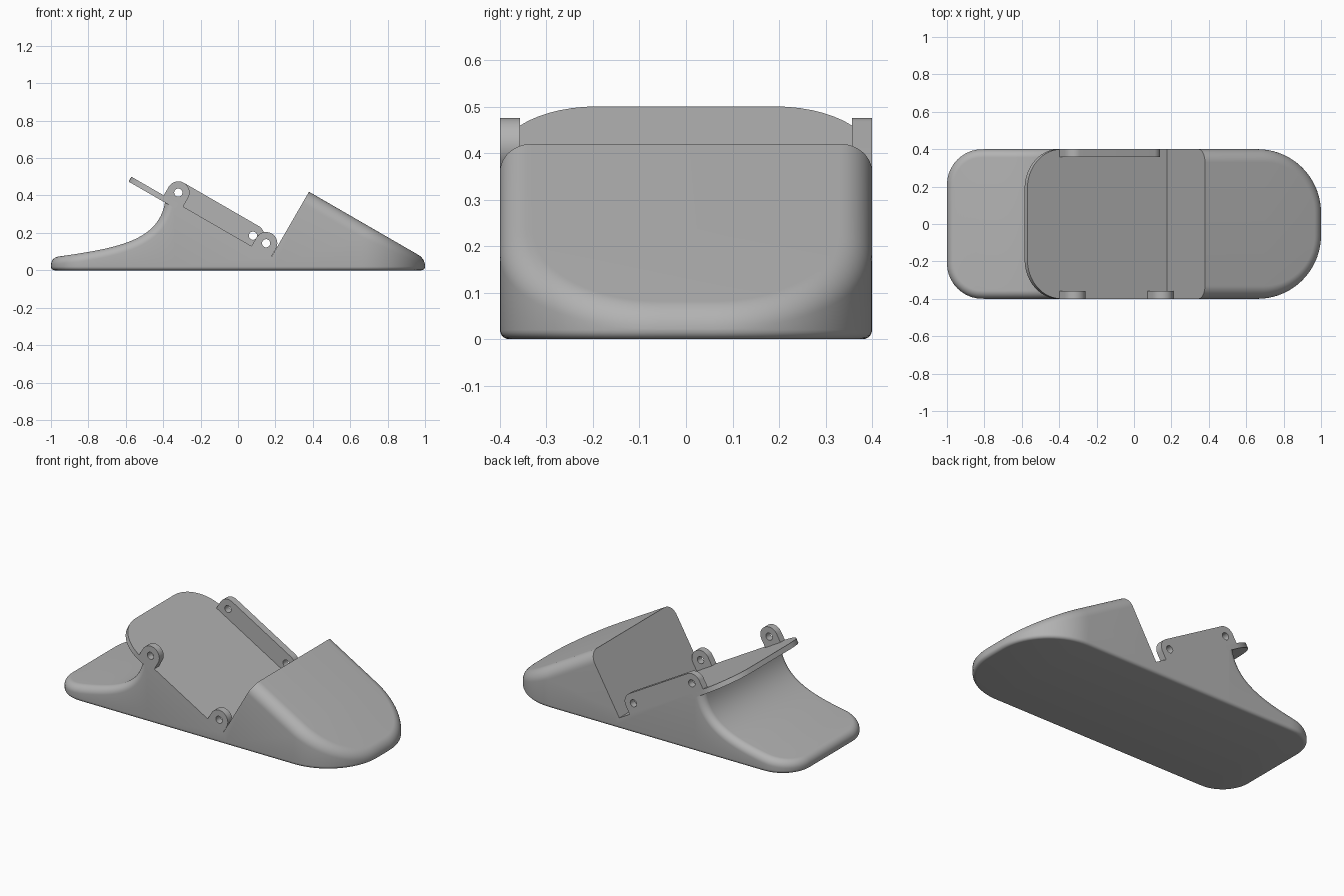
import bpy, bmesh, math
from mathutils import Vector, Matrix

if "Cube" in bpy.data.objects:
    bpy.data.objects.remove(bpy.data.objects["Cube"])

grey = bpy.data.materials.new("plain grey")
grey.use_nodes = True
colour = (0.45, 0.45, 0.45, 1)
grey.diffuse_color = colour
grey.node_tree.nodes["Principled BSDF"].inputs["Base Color"].default_value = colour

HALF = 0.4                      # half width of the body
SOLE = 0.02                     # rounding under the sole
TILT = math.radians(30)
CORNER = Vector((0.177, 0, 0.069))   # where deck and toe wall meet
DOWN = Vector((math.cos(TILT), 0, -math.sin(TILT)))   # down the deck
UP = Vector((math.sin(TILT), 0, math.cos(TILT)))      # away from the deck
SIDE = Vector((0, 1, 0))


def frame(origin, a, b, c):
    m = Matrix((a, b, c)).transposed().to_4x4()
    m.translation = origin
    return m


def finish(name, bm, smooth=True):
    bmesh.ops.recalc_face_normals(bm, faces=bm.faces)
    mesh = bpy.data.meshes.new(name)
    bm.to_mesh(mesh)
    bm.free()
    mesh.materials.append(grey)
    ob = bpy.data.objects.new(name, mesh)
    bpy.context.collection.objects.link(ob)
    if smooth:
        shade(ob)
    return ob


def shade(ob):
    bpy.ops.object.select_all(action='DESELECT')
    ob.select_set(True)
    bpy.context.view_layer.objects.active = ob
    bpy.ops.object.shade_smooth_by_angle(angle=math.radians(30))


def arc(cx, cy, r, start, end, steps=12):
    angles = [math.radians(start + (end - start) * i / steps) for i in range(steps + 1)]
    return [(cx + r * math.cos(a), cy + r * math.sin(a)) for a in angles]


def slab(name, outline, holes, depth, matrix):
    """Extrude an outline with round holes along the local z axis."""
    bm = bmesh.new()
    for loop in [outline] + holes:
        vs = [bm.verts.new((x, y, 0)) for x, y in loop]
        for i, v in enumerate(vs):
            bm.edges.new((v, vs[i - 1]))
    bmesh.ops.triangle_fill(bm, use_beauty=True, use_dissolve=False, edges=bm.edges[:])
    out = bmesh.ops.extrude_face_region(bm, geom=bm.faces[:])
    moved = [g for g in out["geom"] if isinstance(g, bmesh.types.BMVert)]
    bmesh.ops.translate(bm, verts=moved, vec=(0, 0, depth))
    bm.transform(matrix)
    return finish(name, bm)


def section(top_normal, cx, cz, cy, side, r):
    """One cross section: rounded sole, upright wall, rolled upper edge."""
    centre, n = Vector((cx, cy, cz)), Vector((side[0], side[1], 0))
    foot = centre + n * r
    foot.z = SOLE
    half = []
    for i in range(6):
        a = math.pi / 2 * i / 5
        half.append(foot - n * SOLE * (1 - math.sin(a)) - Vector((0, 0, SOLE * math.cos(a))))
    angle = n.angle(top_normal)
    for i in range(13):
        f = i / 12
        d = (n * math.sin((1 - f) * angle) + top_normal * math.sin(f * angle)) / math.sin(angle)
        half.append(centre + d * r)
    return half + [Vector((p.x, -p.y, p.z)) for p in reversed(half)]


def heel_sections(r=0.045, corner=0.19, steps=10):
    ctrl = [Vector(p) for p in ((-1, 0, 0.068), (-0.62, 0, 0.12), (-0.39, 0, 0.16), (-0.385, 0, 0.42))]
    spine = []
    for i in range(61):
        t = i / 60
        s = 1 - t
        p = ctrl[0] * s**3 + ctrl[1] * 3 * s * s * t + ctrl[2] * 3 * s * t * t + ctrl[3] * t**3
        d = (ctrl[1] - ctrl[0]) * s * s + (ctrl[2] - ctrl[1]) * 2 * s * t + (ctrl[3] - ctrl[2]) * t * t
        n = Vector((-d.z, 0, d.x)).normalized()
        spine.append((p - n * r, n))
    rows = []
    for i in range(steps):
        a = math.pi / 2 * (1 - i / steps)
        x = corner - 1 - (corner - r) * math.sin(a)
        k = next(k for k in range(1, 61) if spine[k][0].x > x)
        (c0, n0), (c1, n1) = spine[k - 1], spine[k]
        f = (x - c0.x) / (c1.x - c0.x)
        y = HALF - corner + (corner - r) * math.cos(a)
        rows.append(section(n0.lerp(n1, f).normalized(), x, c0.lerp(c1, f).z, y,
                            (-math.sin(a), math.cos(a)), r))
    rows += [section(n, c.x, c.z, HALF - r, (0, 1), r) for c, n in spine if c.x > corner - 1]
    return rows


def toe_sections(r=0.07, corner=0.34, steps=18):
    def row(x, y, side):
        z = 0.639 - math.tan(TILT) * x - r / math.cos(TILT)
        return section(UP, x, z, y, side, r)
    rows = [row(0.2, HALF - r, (0, 1))]
    for i in range(steps + 1):
        a = math.pi / 2 * i / steps
        rows.append(row(1 - corner + (corner - r) * math.sin(a),
                        HALF - corner + (corner - r) * math.cos(a),
                        (math.sin(a), math.cos(a))))
    return rows


# Body: loft from heel to toe, closed by a strip across each end
bm = bmesh.new()
rows = [[bm.verts.new(p) for p in row] for row in heel_sections() + toe_sections()]
count = len(rows[0])
for a, b in zip(rows, rows[1:]):
    for i in range(count):
        bm.faces.new((a[i - 1], a[i], b[i], b[i - 1]))
for row in (rows[0], rows[-1]):
    for i in range(count // 2 - 1):
        bm.faces.new((row[i], row[i + 1], row[count - 2 - i], row[count - 1 - i]))
body = finish("body", bm, smooth=False)

# Cut the deck and the toe wall
bm = bmesh.new()
bmesh.ops.create_cube(bm, size=1)
bm.transform(frame(CORNER, DOWN, SIDE, UP) @ Matrix.Translation((-0.75, 0, 0.5))
             @ Matrix.Diagonal((1.5, 2, 1, 1)))
cutter = finish("deck_cutter", bm, smooth=False)
cutter.hide_render = True
cut = body.modifiers.new("deck cut", 'BOOLEAN')
cut.operation, cut.solver, cut.object = 'DIFFERENCE', 'EXACT', cutter
bpy.context.view_layer.objects.active = body
bpy.ops.object.modifier_apply(modifier=cut.name)
bpy.data.objects.remove(cutter)
shade(body)

# Deck lip overhanging the heel, with rounded corners
TIP, ROUND = -0.8625, 0.21
lip = [(-0.57, -HALF), (-0.57, HALF)]
lip += arc(TIP + ROUND, HALF - ROUND, ROUND, 90, 180)
lip += arc(TIP + ROUND, ROUND - HALF, ROUND, 180, 270)
slab("deck_lip", lip, [], 0.03, frame(CORNER - UP * 0.03, DOWN, SIDE, UP))

# Hinge lugs on the right side and the long hinge rail on the left
LUG, PIN, HIGH, THICK = 0.06, 0.022, 0.052, 0.043


def lug(name, first, last, y):
    outline = [(first - LUG, -0.004), (last + LUG, -0.004)]
    outline += arc(last, HIGH, LUG, 0, 90)
    outline += arc(first, HIGH, LUG, 90, 180)[(first == last):]
    holes = [arc(d, HIGH, PIN, 0, 345, 23) for d in sorted({first, last})]
    slab(name, outline, holes, THICK, frame(CORNER + SIDE * y, DOWN, UP, -SIDE))


lug("upper_lug", -0.603, -0.603, THICK - HALF)
lug("lower_lug", -0.061, -0.061, THICK - HALF)
lug("hinge_rail", -0.603, -0.142, HALF)
